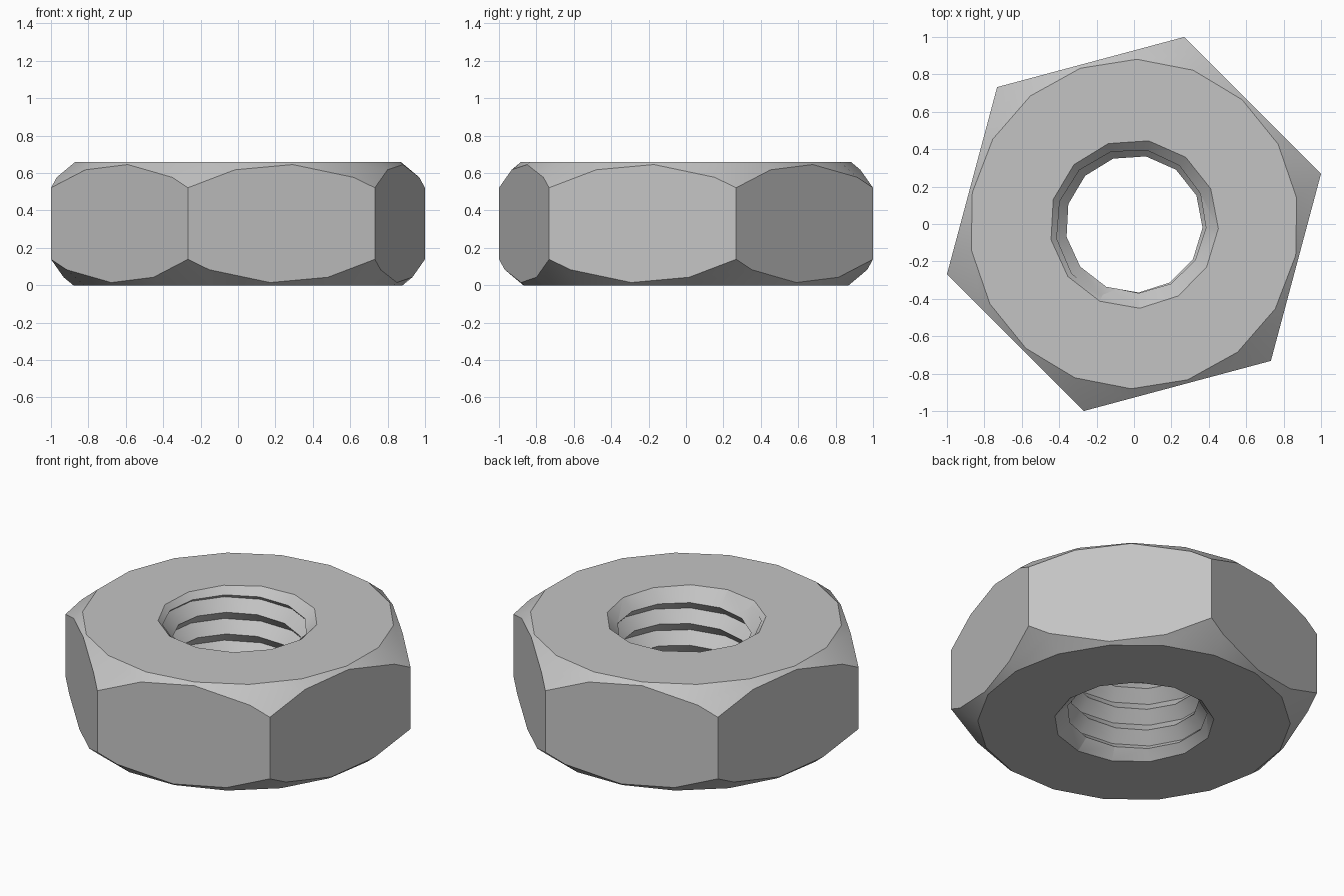
import bpy
import bmesh
from math import cos, sin, radians, tau

if "Cube" in bpy.data.objects:
    bpy.data.objects.remove(bpy.data.objects["Cube"], do_unlink=True)

HEIGHT = 0.66
BORE_SIDES = 13
BORE_PHASE = radians(80)

steel = bpy.data.materials.new("steel grey")
steel.use_nodes = True
steel.diffuse_color = (0.55, 0.55, 0.55, 1)
steel.node_tree.nodes["Principled BSDF"].inputs["Base Color"].default_value = (0.55, 0.55, 0.55, 1)


def finish(name, bm):
    bmesh.ops.recalc_face_normals(bm, faces=bm.faces)
    mesh = bpy.data.meshes.new(name)
    bm.to_mesh(mesh)
    bm.free()
    mesh.materials.append(steel)
    obj = bpy.data.objects.new(name, mesh)
    bpy.context.collection.objects.link(obj)
    return obj


def point(r, angle, z):
    return (r * cos(angle), r * sin(angle), z)


def frustum(name, sides, phase, low, high):
    """Solid between two rings, each given as (radius, z)."""
    bm = bmesh.new()
    rings = [[bm.verts.new(point(r, phase + tau * i / sides, z)) for i in range(sides)]
             for r, z in (low, high)]
    for i in range(sides):
        j = (i + 1) % sides
        bm.faces.new((rings[0][i], rings[0][j], rings[1][j], rings[1][i]))
    for ring in rings:
        bm.faces.new(ring)
    return finish(name, bm)


def threaded_core(name, minor, major, pitch, start, turns):
    """Closed screw with a V profile, used to cut the thread."""
    bm = bmesh.new()
    n = BORE_SIDES
    count = n * turns

    def helix(r, lift, length):
        return [bm.verts.new(point(r, BORE_PHASE + tau * s / n, start + lift + pitch * s / n))
                for s in range(length)]

    crest = helix(minor, 0, count)
    root = helix(major, pitch / 2, count - n)
    for s in range(count - n - 1):
        bm.faces.new((crest[s], crest[s + 1], root[s + 1], root[s]))
        bm.faces.new((root[s], root[s + 1], crest[s + n + 1], crest[s + n]))
    # close both ends with fans
    ends = ((crest[:n + 1] + [root[0]], start),
            (crest[-n - 1:] + [root[-1]], start + pitch * turns))
    for loop, z in ends:
        centre = bm.verts.new((0, 0, z))
        for a, b in zip(loop, loop[1:] + loop[:1]):
            bm.faces.new((centre, a, b))
    return finish(name, bm)


def combine(target, cutter, operation):
    cutter.hide_render = True
    mod = target.modifiers.new("cut", "BOOLEAN")
    mod.operation = operation
    mod.solver = "EXACT"
    mod.object = cutter
    bpy.context.view_layer.objects.active = target
    bpy.ops.object.modifier_apply(modifier=mod.name)
    bpy.data.objects.remove(cutter, do_unlink=True)


# Hexagonal body
nut = frustum("hex_nut", 6, radians(15), (1.035, 0), (1.035, HEIGHT))

# Conical chamfers on the outer corners, top and bottom
wide, narrow = (1.92, -0.2), (0.76, HEIGHT + 0.1)
combine(nut, frustum("top_chamfer", 18, radians(-71), wide, narrow), "INTERSECT")
combine(nut, frustum("bottom_chamfer", 18, radians(-79),
                     (narrow[0], HEIGHT - narrow[1]), (wide[0], HEIGHT - wide[1])), "INTERSECT")

# Threaded bore
combine(nut, threaded_core("thread_cutter", 0.367, 0.43, 0.135, -0.3, 10), "DIFFERENCE")

# Countersinks at both mouths of the bore
combine(nut, frustum("top_countersink", BORE_SIDES, BORE_PHASE,
                     (0.15, HEIGHT - 0.3), (0.552, HEIGHT + 0.1)), "DIFFERENCE")
combine(nut, frustum("bottom_countersink", BORE_SIDES, BORE_PHASE,
                     (0.552, -0.1), (0.15, 0.3)), "DIFFERENCE")

# Smooth shading with crisp edges
bpy.ops.object.select_all(action="DESELECT")
nut.select_set(True)
bpy.context.view_layer.objects.active = nut
bpy.ops.object.shade_smooth_by_angle(angle=radians(30))
